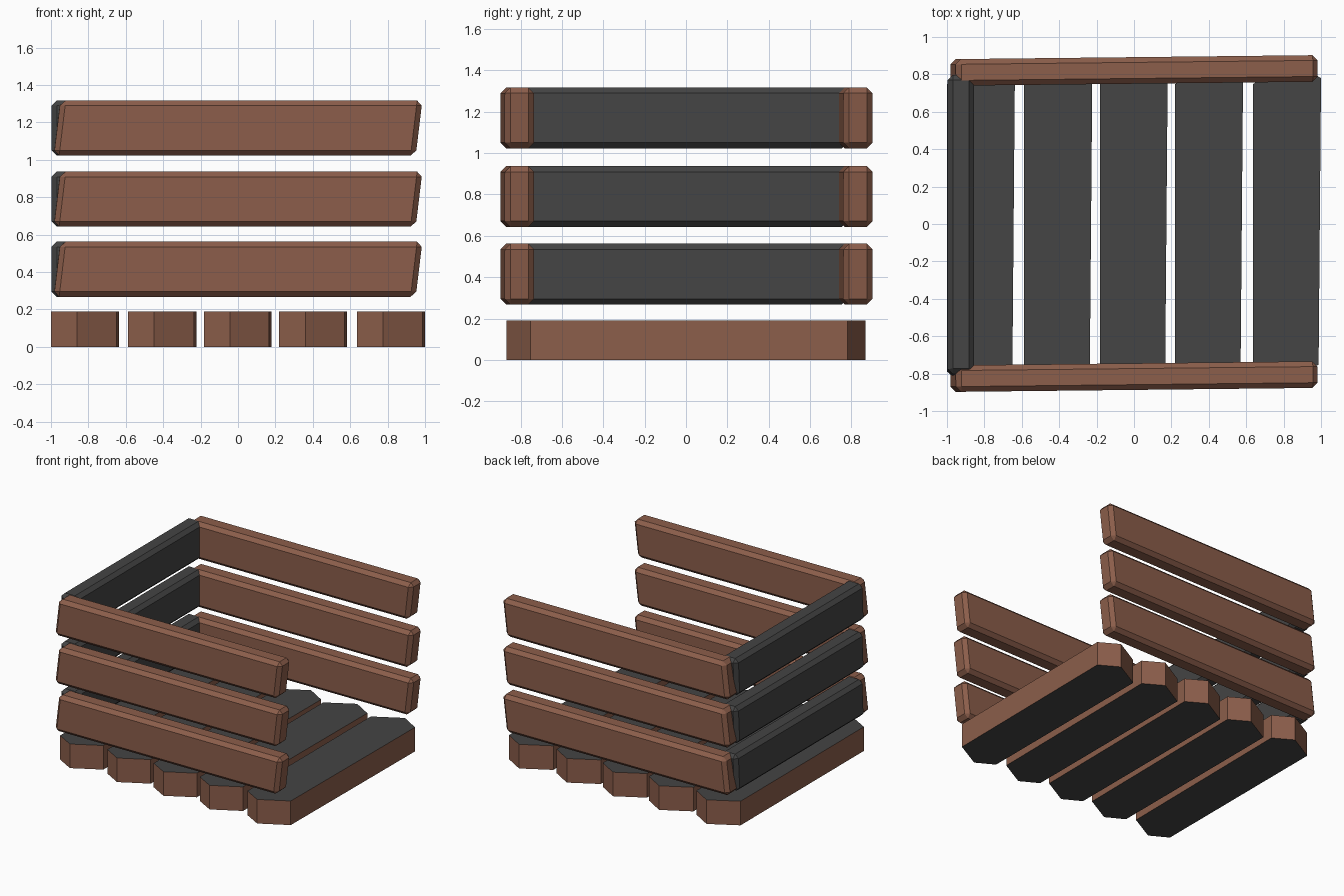
import bpy, bmesh, math
from mathutils import Matrix

if "Cube" in bpy.data.objects:
    bpy.data.objects.remove(bpy.data.objects["Cube"])


def material(name, rgb):
    m = bpy.data.materials.new(name)
    m.diffuse_color = (*rgb, 1.0)
    m.use_nodes = True
    m.node_tree.nodes["Principled BSDF"].inputs["Base Color"].default_value = m.diffuse_color
    return m


brown = material("brown wood", (0.262, 0.112, 0.070))
dark = material("charcoal wood", (0.058, 0.058, 0.058))


def add_object(name, bm, *mats):
    bmesh.ops.recalc_face_normals(bm, faces=bm.faces)
    me = bpy.data.meshes.new(name)
    bm.to_mesh(me)
    bm.free()
    for m in mats:
        me.materials.append(m)
    ob = bpy.data.objects.new(name, me)
    bpy.context.collection.objects.link(ob)
    return ob


# Floor planks: pointed plan outline, dark top and bottom, brown sides
def plank(name, l, r):
    outline = [(l, -0.79), (l + 0.14, -0.868), (r - 0.013, -0.752),
               (r, 0.78), (r - 0.15, 0.868), (l, 0.748)]
    bm = bmesh.new()
    base = bm.faces.new([bm.verts.new((x, y, 0)) for x, y in outline])
    top = bmesh.ops.extrude_face_region(bm, geom=[base])["geom"]
    bmesh.ops.translate(bm, vec=(0, 0, 0.19),
                        verts=[g for g in top if isinstance(g, bmesh.types.BMVert)])
    bm.normal_update()
    for f in bm.faces:
        f.material_index = 1 if abs(f.normal.z) > 0.5 else 0
    add_object(name, bm, brown, dark)


for i, (l, r) in enumerate([(-1, -0.637), (-0.588, -0.223), (-0.183, 0.18),
                            (0.22, 0.583), (0.635, 1.0)]):
    plank(f"floor_plank_{i + 1}", l, r)


# Wall slats: chamfered bars, leaning along their length
def slat(name, length, loc, turn, lean, mat):
    bm = bmesh.new()
    bmesh.ops.create_cube(bm, size=1)
    bmesh.ops.scale(bm, vec=(length, 0.142, 0.295), verts=bm.verts)
    bmesh.ops.bevel(bm, geom=bm.edges[:], offset=0.028, segments=1,
                    affect='EDGES', profile=0.5)
    for v in bm.verts:
        v.co.x += v.co.z * lean
    bmesh.ops.transform(bm, matrix=Matrix.Translation(loc) @ Matrix.Rotation(turn, 4, 'Z'),
                        verts=bm.verts)
    add_object(name, bm, mat)


for i, z in enumerate((0.415, 0.79, 1.17)):
    slat(f"front_slat_{i + 1}", 1.935, (0, -0.816, z), 0.011, 0.12, brown)
    slat(f"back_slat_{i + 1}", 1.935, (0, 0.821, z), 0.011, 0.12, brown)
    slat(f"side_slat_{i + 1}", 1.60, (-0.926, -0.01, z), math.pi / 2, 0.06, dark)
